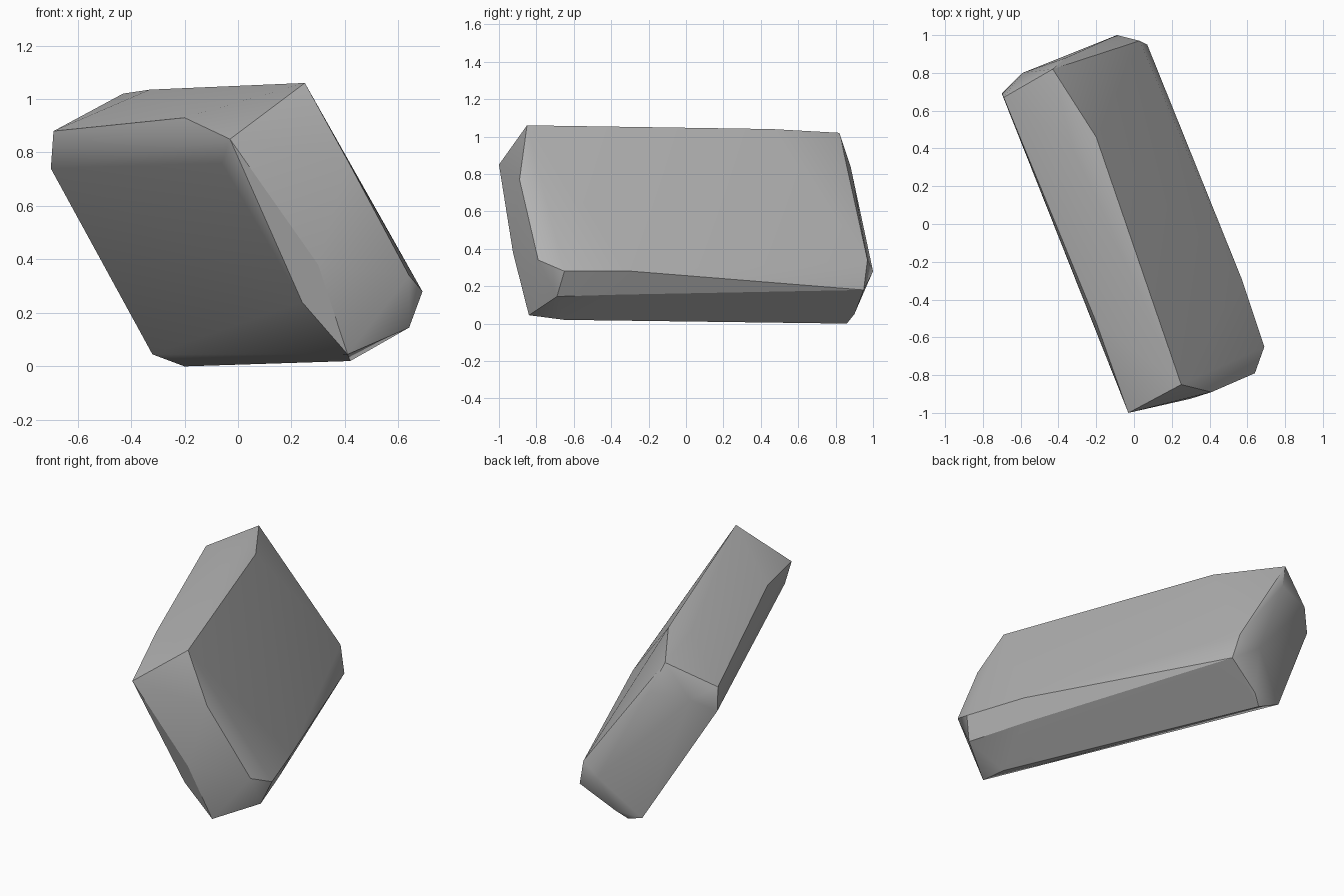
import bpy, bmesh, math

if "Cube" in bpy.data.objects:
    bpy.data.objects.remove(bpy.data.objects["Cube"])

# Corner points of the chipped stone slab, grouped by region
top_ridge = [(0.25, -0.85, 1.06), (0.05, -0.34, 1.05), (-0.20, 0.46, 1.04),
             (-0.33, 0.42, 1.035), (-0.43, 0.82, 1.02)]
upper_edge = [(-0.03, -1.0, 0.85), (-0.20, -0.52, 0.93), (-0.69, 0.67, 0.88),
              (-0.70, 0.69, 0.74), (-0.59, 0.80, 0.82), (-0.36, 0.88, 0.84),
              (-0.06, -0.89, 0.76), (-0.23, -0.45, 0.78)]
near_end = [(0.41, -0.89, 0.77), (0.30, -0.925, 0.38), (0.24, -0.87, 0.24),
            (0.64, -0.79, 0.34), (0.69, -0.65, 0.28), (0.64, -0.69, 0.145),
            (0.41, -0.84, 0.045)]
lower_side = [(0.57, -0.29, 0.28), (0.33, 0.27, 0.30), (0.53, -0.35, 0.155),
              (0.29, 0.22, 0.155)]
far_end = [(-0.09, 1.0, 0.28), (0.03, 0.97, 0.34), (0.07, 0.95, 0.18),
           (-0.32, 0.89, 0.045), (-0.14, 0.90, 0.05)]
underside = [(0.42, -0.65, 0.02), (-0.20, 0.86, 0.0)]

# Wrap the points in a convex stone surface
bm = bmesh.new()
for p in top_ridge + upper_edge + near_end + lower_side + far_end + underside:
    bm.verts.new(p)
hull = bmesh.ops.convex_hull(bm, input=bm.verts[:])
loose = [v for v in bm.verts if not v.link_faces]
bmesh.ops.delete(bm, geom=loose, context='VERTS')
bmesh.ops.recalc_face_normals(bm, faces=bm.faces[:])
mesh = bpy.data.meshes.new("rock_slab")
bm.to_mesh(mesh)
bm.free()

# Single plain stone colour
stone = bpy.data.materials.new("stone_grey")
stone.diffuse_color = (0.45, 0.45, 0.45, 1.0)
stone.use_nodes = True
stone.node_tree.nodes["Principled BSDF"].inputs["Base Color"].default_value = stone.diffuse_color
mesh.materials.append(stone)

rock = bpy.data.objects.new("rock_slab", mesh)
bpy.context.collection.objects.link(rock)
bpy.context.view_layer.objects.active = rock
rock.select_set(True)

# Soft faces with crisp chipped edges
bpy.ops.object.shade_smooth_by_angle(angle=math.radians(30))
soft = rock.modifiers.new("even_shading", 'WEIGHTED_NORMAL')
soft.keep_sharp = True
